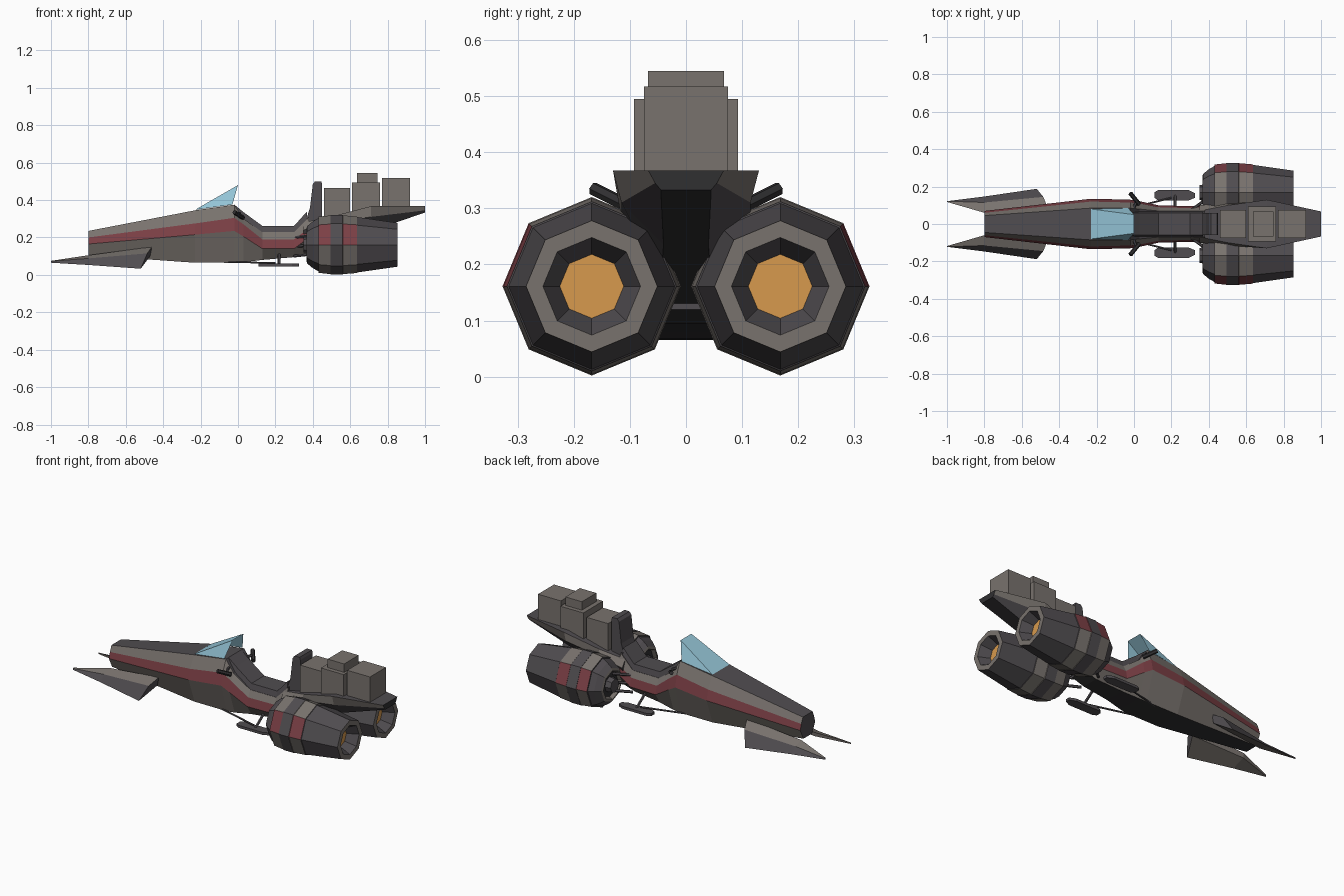
import bpy, bmesh, math
from mathutils import Vector

cube = bpy.data.objects.get("Cube")
if cube:
    bpy.data.objects.remove(cube)


def material(name, *rgb):
    m = bpy.data.materials.new(name)
    m.use_nodes = True
    m.diffuse_color = (*rgb, 1)
    m.node_tree.nodes["Principled BSDF"].inputs["Base Color"].default_value = (*rgb, 1)
    return m


GREY, DARK, BLACK, RED, GLASS, GLOW = range(6)
MATS = [material("warm_grey", .19, .17, .155), material("dark_grey", .08, .073, .08),
        material("near_black", .03, .029, .031), material("faded_red", .2, .05, .06),
        material("pale_blue", .3, .56, .68), material("amber", .68, .32, .075)]


def build(name, verts, faces, mats):
    """Make a flat shaded object; mats is one index or one per face."""
    bm = bmesh.new()
    vs = [bm.verts.new(v) for v in verts]
    for i, f in enumerate(faces):
        face = bm.faces.new([vs[k] for k in f])
        face.material_index = mats if isinstance(mats, int) else mats[i]
    bmesh.ops.recalc_face_normals(bm, faces=bm.faces)
    me = bpy.data.meshes.new(name)
    bm.to_mesh(me)
    bm.free()
    for m in MATS:
        me.materials.append(m)
    ob = bpy.data.objects.new(name, me)
    bpy.context.collection.objects.link(ob)
    return ob


def loft(name, rings, rule, caps):
    """Skin closed rings; rule(section, side) gives the material."""
    n = len(rings[0])
    faces, mats = [], []
    for i in range(len(rings) - 1):
        for k in range(n):
            j = (k + 1) % n
            faces.append((i * n + k, i * n + j, i * n + n + j, i * n + n + k))
            mats.append(rule(i, k))
    faces += [range(n), range((len(rings) - 1) * n, len(rings) * n)]
    return build(name, [p for r in rings for p in r], faces, mats + list(caps))


def section(x, *half):
    """Mirror (y, z) pairs, listed from top to bottom, into a full ring."""
    pts = list(zip(half[::2], half[1::2]))
    return [(x, y, z) for y, z in pts] + [(x, -y, z) for y, z in reversed(pts)]


def box(name, x0, x1, half_width, z0, z1, mat):
    rings = [section(x, half_width, z1, half_width, z0) for x in (x0, x1)]
    return loft(name, rings, lambda i, k: mat, (mat, mat))


def rod(name, a, b, r, mat):
    a, b = Vector(a), Vector(b)
    q = (b - a).to_track_quat('Z', 'Y')
    ring = [q @ Vector((r * math.cos(t), r * math.sin(t), 0))
            for t in (k * math.pi / 3 for k in range(6))]
    return loft(name, [[p + v for v in ring] for p in (a, b)], lambda i, k: mat, (mat, mat))


# Hull with painted side stripe
hull = [section(-.8, .045, .235, .06, .2, .07, .165, .04, .105),
        section(-.23, .085, .345, .12, .275, .135, .215, .08, .065),
        section(-.02, .085, .375, .115, .305, .13, .235, .08, .065),
        section(.03, .08, .3, .11, .27, .122, .205, .075, .068),
        section(.13, .07, .228, .09, .19, .1, .14, .06, .08),
        section(.3, .07, .228, .085, .19, .095, .14, .05, .095),
        section(.38, .07, .31, .09, .25, .1, .2, .05, .12)]
stripe = [GREY, RED, GREY, BLACK, GREY, RED, GREY, DARK]
loft("hull", hull, lambda i, k: stripe[k], (DARK, DARK))

# Rear deck tapering to the tail
tail = [section(.35, .07, .28, .1, .24, .05, .12),
        section(.5, .1, .312, .115, .28, .045, .17),
        section(.71, .13, .367, .115, .31, .04, .235),
        section(1, .067, .367, .055, .345, .045, .333)]
shell = [GREY, DARK, BLACK, DARK, GREY, DARK]
loft("rear_deck", tail, lambda i, k: shell[k], (DARK, BLACK))

# Seat pad running from the dash up into the backrest
pad = [(-.02, .376, .35), (.03, .335, .28), (.13, .262, .22), (.3, .262, .22), (.37, .34, .28)]
loft("seat_pad", [section(x, .06, t, .07, b) for x, t, b in pad],
     lambda i, k: DARK, (DARK, DARK))
back = [(.28, .36, .45), (.36, .385, .45), (.485, .4, .45), (.5, .412, .445)]
loft("backrest", [[(a, -.058, z), (b, -.058, z), (b, .058, z), (a, .058, z)] for z, a, b in back],
     lambda i, k: DARK, (DARK, DARK))

# Windscreen
build("windscreen",
      [(-.23, -.08, .348), (-.23, .08, .348), (-.03, .085, .376), (0, .05, .48),
       (0, -.05, .48), (-.03, -.085, .376)],
      [(0, 1, 3, 4), (1, 2, 3), (0, 4, 5)], GLASS)

# Cargo
box("cargo_front", .46, .6, .075, .29, .465, GREY)
box("cargo_middle", .61, .76, .093, .33, .495, GREY)
box("cargo_lid", .637, .745, .068, .49, .545, GREY)
box("cargo_rear", .77, .92, .075, .36, .517, GREY)

# Engine profile: x, radius, colour of the strip that follows
ENGINE = [(.35, .04, DARK), (.385, .045, BLACK), (.385, .075, GREY), (.365, .085, GREY),
          (.37, .1, DARK), (.4, .125, DARK), (.43, .142, DARK), (.43, .15, GREY),
          (.495, .157, DARK), (.495, .159, DARK), (.56, .159, GREY), (.562, .157, GREY),
          (.635, .151, DARK), (.637, .148, DARK), (.853, .117, GREY), (.853, .087, DARK),
          (.79, .057, DARK)]
BANDS = (7, 10, 11)

for side, s in (("left", 1), ("right", -1)):
    # Engine pod, red on the upper outer facet of its bands
    rings = [[(x, s * (.168 + r * math.cos(k * math.pi / 4)), .161 + r * math.sin(k * math.pi / 4))
              for k in range(8)] for x, r, _ in ENGINE]
    loft("engine_" + side, rings,
         lambda i, k: RED if i in BANDS and k == 0 else ENGINE[i][2], (DARK, GLOW))

    # Drooping front fin
    tip = [(-1, s * y, z) for y, z in ((.118, .075), (.122, .073), (.122, .065), (.118, .067))]
    mid = [(-.8, s * y, z) for y, z in ((.06, .105), (.115, .088), (.147, .053), (.065, .08))]
    end = [(-.46, s * .085, .15), (-.485, s * .145, .115),
           (-.52, s * .188, .033), (-.47, s * .085, .1)]
    loft("front_fin_" + side, [tip, mid, end], lambda i, k: DARK if k == 1 else GREY, (DARK, DARK))

    # Foot board with cut corners
    outline = [(.11, .14), (.13, .125), (.29, .125), (.325, .14), (.325, .165),
               (.29, .182), (.13, .182), (.11, .17)]
    loft("foot_board_" + side, [[(x, s * y, z) for x, y in outline] for z in (.045, .06)],
         lambda i, k: DARK, (DARK, DARK))
    rod("foot_strut_" + side, (.22, s * .06, .12), (.22, s * .15, .055), .008, DARK)
    rod("foot_rail_" + side, (-.12, s * .06, .07), (.2, s * .14, .064), .005, DARK)

    # Engine mounts and feed pipes
    for z in (.1, .15, .2):
        rod("engine_pipe_" + side, (.3, s * .07, z), (.39, s * .135, z + .01), .008, DARK)
    rod("engine_mount_" + side, (.5, s * .02, .2), (.52, s * .12, .2), .03, DARK)

    # Handlebar and grip
    rod("handlebar_" + side, (-.01, s * .06, .33), (.01, s * .115, .33), .008, DARK)
    rod("hand_grip_" + side, (.028, s * .105, .305), (-.02, s * .165, .335), .012, BLACK)
